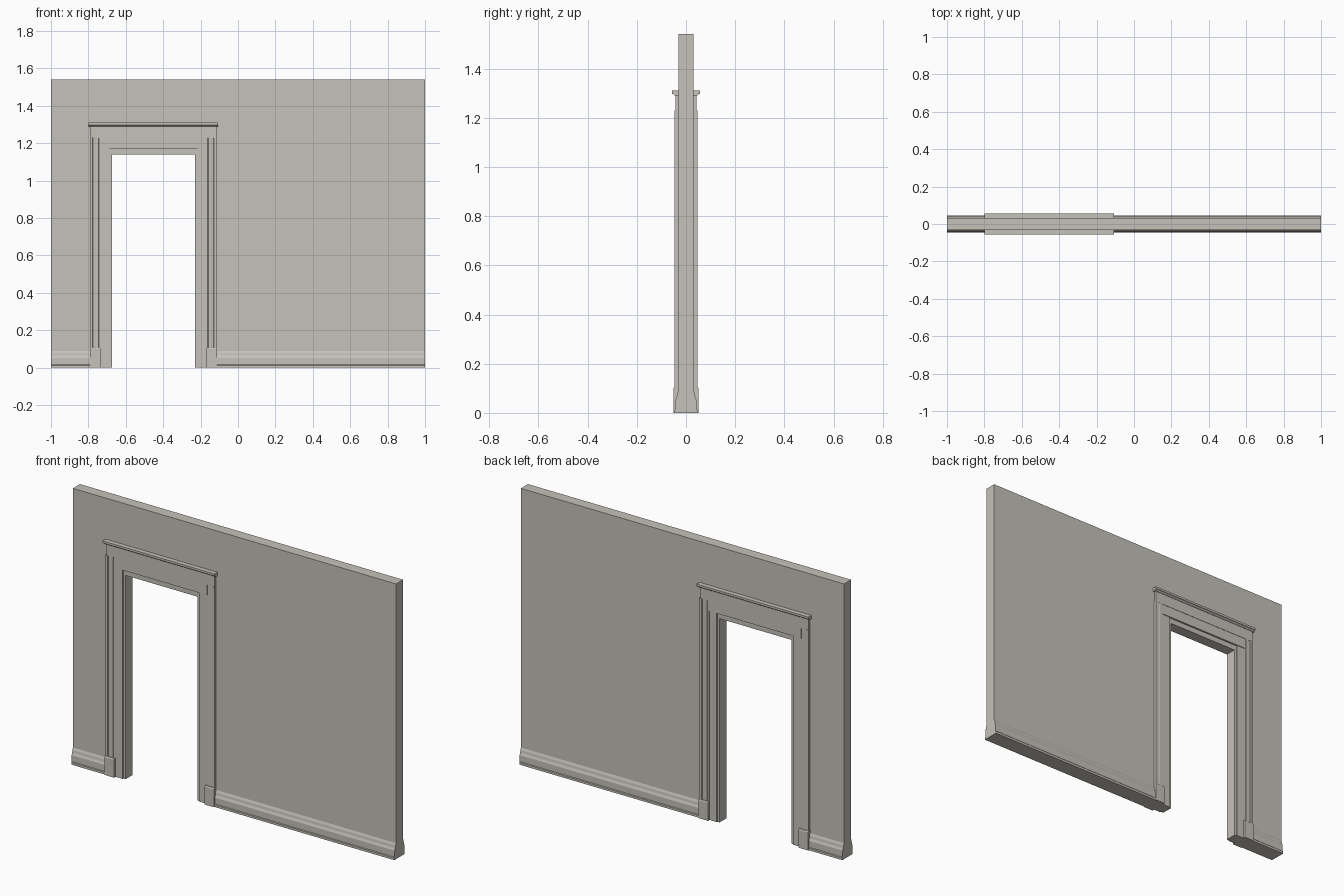
import bpy, bmesh
from mathutils import Vector

if "Cube" in bpy.data.objects:
    bpy.data.objects.remove(bpy.data.objects["Cube"])

mat = bpy.data.materials.new("warm_grey_paint")
mat.diffuse_color = (0.56, 0.54, 0.49, 1)
mat.use_nodes = True
mat.node_tree.nodes["Principled BSDF"].inputs["Base Color"].default_value = mat.diffuse_color

CX = -0.452                      # doorway centre line
PLACE = {"x": lambda a, b, t: (t, a, b),
         "y": lambda a, b, t: (a, t, b),
         "z": lambda a, b, t: (a, b, t)}


def prism(name, pts, axis, lo, hi):
    """Extrude a closed 2D profile along an axis."""
    bm = bmesh.new()
    rings = [[bm.verts.new(Vector(PLACE[axis](a, b, t))) for a, b in pts] for t in (lo, hi)]
    bm.faces.new(rings[0])
    bm.faces.new(rings[1])
    n = len(pts)
    for i in range(n):
        j = (i + 1) % n
        bm.faces.new((rings[0][i], rings[0][j], rings[1][j], rings[1][i]))
    bmesh.ops.recalc_face_normals(bm, faces=bm.faces)
    me = bpy.data.meshes.new(name)
    bm.to_mesh(me)
    bm.free()
    me.materials.append(mat)
    ob = bpy.data.objects.new(name, me)
    bpy.context.collection.objects.link(ob)
    return ob


def box(name, x0, x1, y0, y1, z0, z1):
    return prism(name, [(x0, y0), (x1, y0), (x1, y1), (x0, y1)], "z", z0, z1)


def arch(x_in, z_in, x_out, z_out):
    """Upside-down U around the doorway, as an x-z profile."""
    return [(CX - x_out, 0), (CX - x_in, 0), (CX - x_in, z_in), (CX + x_in, z_in),
            (CX + x_in, 0), (CX + x_out, 0), (CX + x_out, z_out), (CX - x_out, z_out)]


# Wall with the doorway cut out
prism("wall", [(-1, 0), (CX - 0.236, 0), (CX - 0.236, 1.155), (CX + 0.236, 1.155),
               (CX + 0.236, 0), (1, 0), (1, 1.54), (-1, 1.54)], "y", -0.031, 0.031)

# Jamb lining the opening
prism("door_jamb", arch(0.222, 1.14, 0.236, 1.155), "y", -0.031, 0.031)

# Profiles as (distance from wall centre, height) and (distance from door centre, depth)
base = [(0.028, 0), (0.046, 0), (0.046, 0.012), (0.043, 0.016), (0.043, 0.052),
        (0.038, 0.064), (0.036, 0.078), (0.031, 0.09), (0.028, 0.09)]
casing = [(0.338, 0.028), (0.338, 0.046), (0.325, 0.046), (0.322, 0.041),
          (0.312, 0.041), (0.309, 0.043), (0.293, 0.043), (0.290, 0.040),
          (0.282, 0.040), (0.282, 0.028)]
crown = [(0.028, 1.29), (0.045, 1.29), (0.050, 1.295), (0.057, 1.298),
         (0.057, 1.31), (0.028, 1.31)]

for s, side in ((-1, "front"), (1, "back")):
    # Skirting boards either side of the door
    for part, lo, hi in (("left", -1, CX - 0.337), ("right", CX + 0.337, 1)):
        prism(f"{side}_skirting_{part}", [(s * y, z) for y, z in base], "x", lo, hi)

    for m, part in ((-1, "left"), (1, "right")):
        # Moulded outer casing
        prism(f"{side}_casing_{part}", [(CX + m * x, s * y) for x, y in casing],
              "z", 0.1, 1.23)
        # Plinth block with a bevelled top edge
        plinth = [(s * 0.028, 0), (s * 0.05, 0), (s * 0.05, 0.1),
                  (s * 0.047, 0.106), (s * 0.028, 0.106)]
        xs = sorted((CX + m * 0.280, CX + m * 0.339))
        prism(f"{side}_plinth_{part}", plinth, "x", *xs)
        # Flat inner casing leg
        xs = sorted((CX + m * 0.236, CX + m * 0.282))
        box(f"{side}_inner_casing_{part}", *xs, *sorted((s * 0.028, s * 0.037)), 0, 1.17)

    # Lintel board, frieze and crown over the door
    box(f"{side}_lintel", CX - 0.29, CX + 0.29, *sorted((s * 0.028, s * 0.041)), 1.17, 1.23)
    box(f"{side}_frieze", CX - 0.336, CX + 0.336, *sorted((s * 0.028, s * 0.043)), 1.228, 1.292)
    prism(f"{side}_crown", [(s * y, z) for y, z in crown], "x", CX - 0.346, CX + 0.346)
